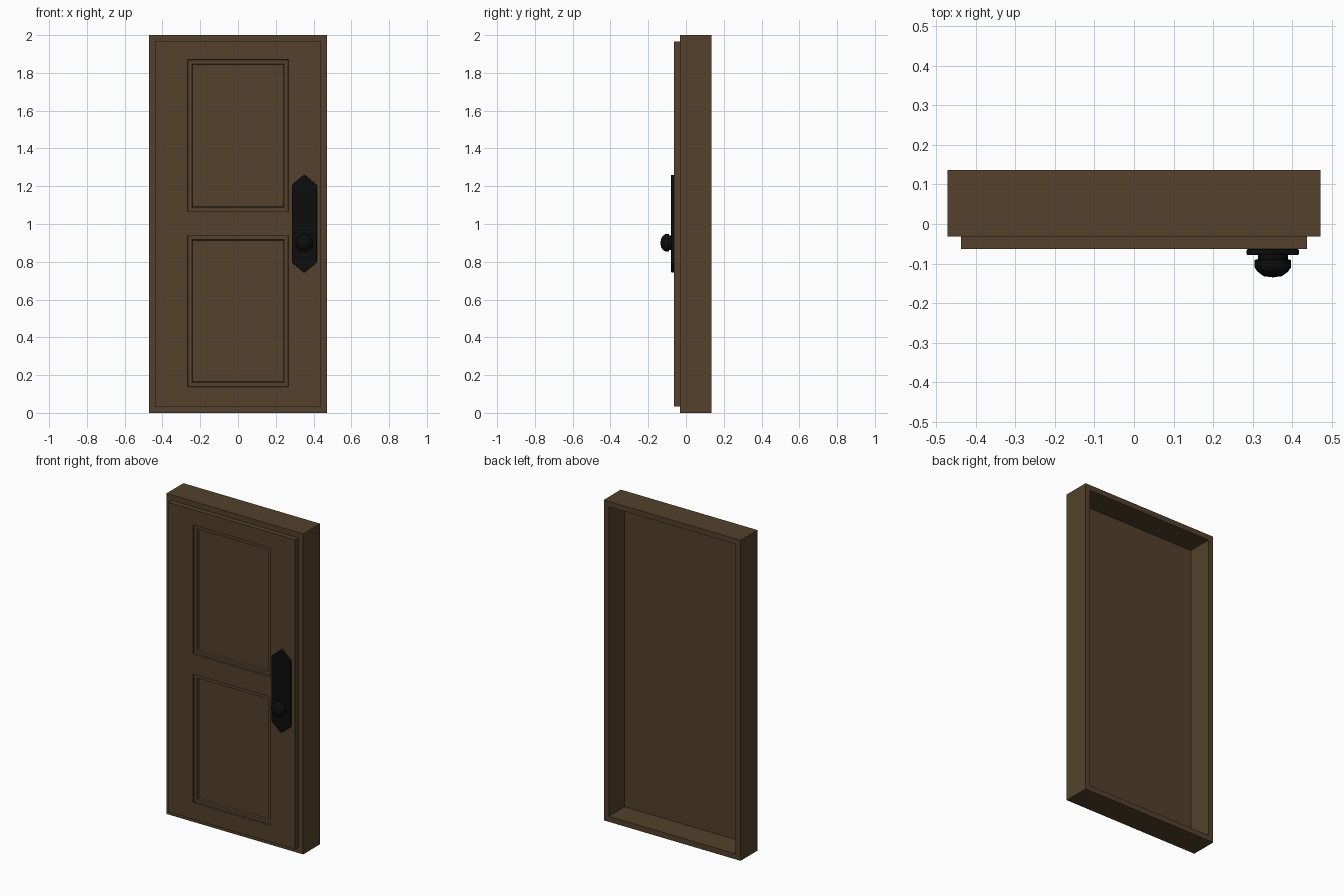
import bpy, bmesh, math
from mathutils import Matrix

if "Cube" in bpy.data.objects:
    bpy.data.objects.remove(bpy.data.objects["Cube"])


def material(name, rgb):
    m = bpy.data.materials.new(name)
    m.diffuse_color = (*rgb, 1)
    m.use_nodes = True
    m.node_tree.nodes["Principled BSDF"].inputs["Base Color"].default_value = m.diffuse_color
    return m


WOOD = material("dark brown wood", (0.087, 0.053, 0.025))
METAL = material("black metal", (0.004, 0.004, 0.0045))


def finish(name, bm, mat):
    bmesh.ops.recalc_face_normals(bm, faces=bm.faces)
    me = bpy.data.meshes.new(name)
    bm.to_mesh(me)
    bm.free()
    me.materials.append(mat)
    ob = bpy.data.objects.new(name, me)
    bpy.context.collection.objects.link(ob)
    return ob


def prism(bm, outline, y0, y1):
    """Solid from an (x, z) outline between two depths."""
    face = bm.faces.new([bm.verts.new((x, y0, z)) for x, z in outline])
    ext = bmesh.ops.extrude_face_region(bm, geom=[face], use_keep_orig=True)
    for v in ext["geom"]:
        if isinstance(v, bmesh.types.BMVert):
            v.co.y = y1


# Door frame: rectangular ring, open at the back
W, H, T = 0.472, 2.0, 0.034
bm = bmesh.new()
outer = [(-W, 0), (W, 0), (W, H), (-W, H)]
inner = [(-W + T, T), (W - T, T), (W - T, H - T), (-W + T, H - T)]
rings = [[bm.verts.new((x, y, z)) for x, z in pts]
         for pts, y in ((outer, -0.031), (outer, 0.136), (inner, 0.136), (inner, -0.031))]
for r in range(4):
    a, b = rings[r], rings[(r + 1) % 4]
    for i in range(4):
        j = (i + 1) % 4
        bm.faces.new((a[i], a[j], b[j], b[i]))
finish("door_frame", bm, WOOD)

# Door slab: gridded front with two stepped panels
FRONT, BACK = -0.063, -0.021
xs = [-W + T, -0.267, 0.267, W - T]
zs = [T, 0.138, 0.94, 1.065, 1.87, H - T]
bm = bmesh.new()
grid = [[bm.verts.new((x, FRONT, z)) for x in xs] for z in zs]
panels = []
for r in range(5):
    for c in range(3):
        f = bm.faces.new((grid[r][c], grid[r][c + 1], grid[r + 1][c + 1], grid[r + 1][c]))
        if c == 1 and r in (1, 3):
            panels.append(f)
bm.normal_update()
border = [e for e in bm.edges if e.is_boundary]
ext = bmesh.ops.extrude_edge_only(bm, edges=border)
for v in ext["geom"]:
    if isinstance(v, bmesh.types.BMVert):
        v.co.y = BACK
bmesh.ops.holes_fill(bm, edges=[e for e in bm.edges if e.is_boundary], sides=0)
bmesh.ops.recalc_face_normals(bm, faces=bm.faces)
for thick, depth in ((0.002, -0.010), (0.030, 0.0), (0.006, -0.009)):
    bmesh.ops.inset_individual(bm, faces=panels, thickness=thick, depth=depth)
finish("door_slab", bm, WOOD)

# Handle plate: long hexagon with softened edges
KX, KZ = 0.351, 0.90
bm = bmesh.new()
prism(bm, [(KX, 0.742), (KX + 0.066, 0.797), (KX + 0.066, 1.206),
           (KX, 1.262), (KX - 0.066, 1.206), (KX - 0.066, 0.797)], FRONT, -0.079)
plate = finish("handle_plate", bm, METAL)
bev = plate.modifiers.new("soft edges", "BEVEL")
bev.width = 0.004
bev.segments = 2

# Door knob: lathed profile (radius, y) around the y axis
profile = [(0, -0.076), (0.038, -0.076), (0.038, -0.089), (0.046, -0.091),
           (0.046, -0.110), (0.038, -0.121), (0.023, -0.132), (0, -0.135)]
bm = bmesh.new()
vs = [bm.verts.new((r, y, 0)) for r, y in profile]
edges = [bm.edges.new(p) for p in zip(vs, vs[1:])]
bmesh.ops.spin(bm, geom=vs + edges, cent=(0, 0, 0), axis=(0, 1, 0),
               angle=math.tau, steps=16, use_duplicate=False)
bmesh.ops.remove_doubles(bm, verts=bm.verts, dist=0.0005)
bmesh.ops.transform(bm, matrix=Matrix.Translation((KX, 0, KZ)), verts=bm.verts)
knob = finish("door_knob", bm, METAL)
bpy.context.view_layer.objects.active = knob
knob.select_set(True)
bpy.ops.object.shade_smooth_by_angle(angle=math.radians(40))
